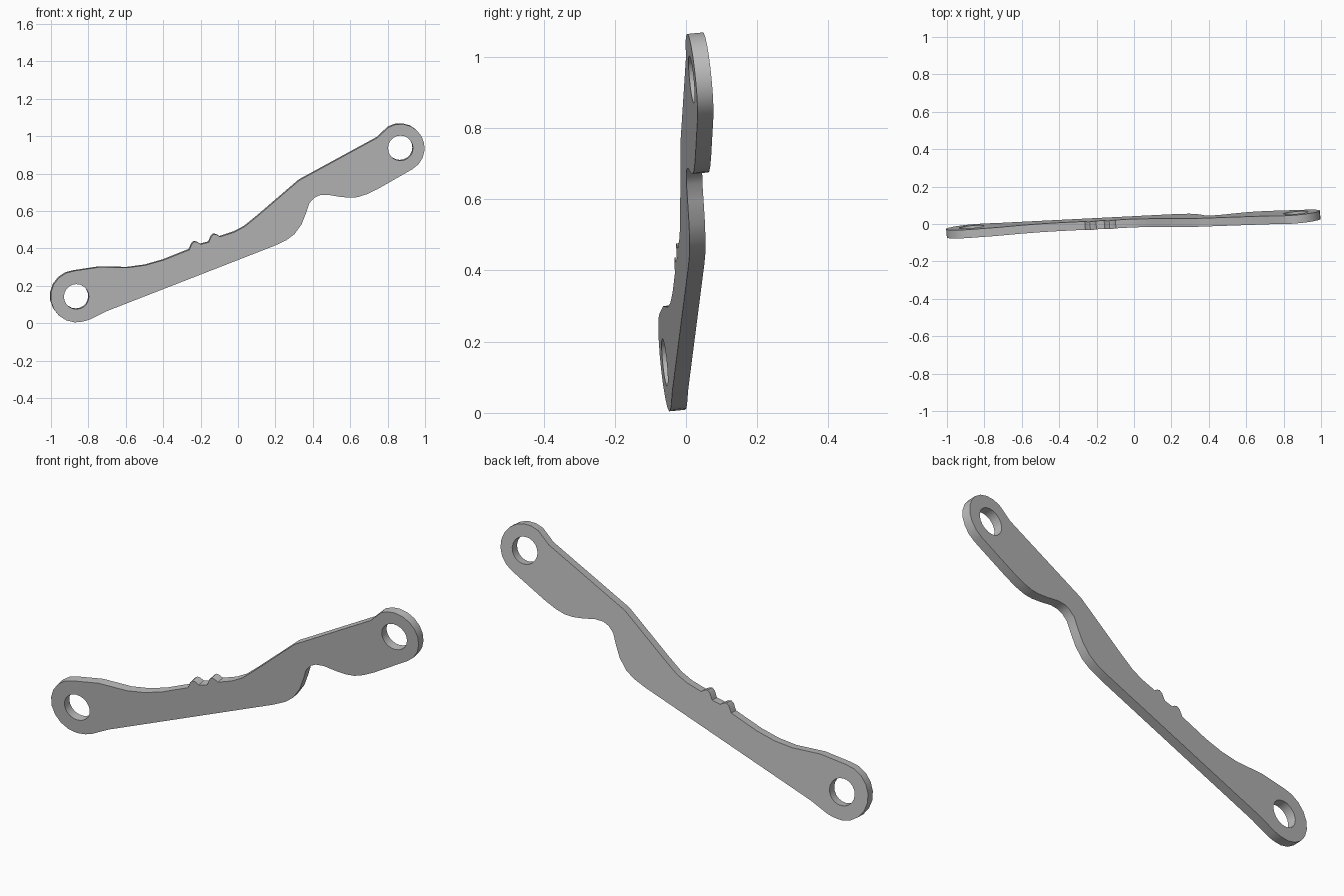
import bpy, bmesh
from math import cos, sin, radians
from mathutils import Vector

cube = bpy.data.objects.get("Cube")
if cube:
    bpy.data.objects.remove(cube, do_unlink=True)

# Plate plane: depth as a function of width and height
TILT_X, TILT_Z, DEPTH = 0.088, -0.097, 0.03
THICKNESS = 0.045
LEFT_EYE, RIGHT_EYE = (-0.864, 0.142), (0.869, 0.936)
HOLE_RADIUS = 0.067


def on_plate(x, z):
    return Vector((x, DEPTH + TILT_X * x + TILT_Z * z, z))


def arc(centre, radius, start, end, steps):
    """Points along a circular arc, in degrees, both ends included."""
    angles = [radians(start + (end - start) * i / steps) for i in range(steps + 1)]
    return [(centre[0] + radius * cos(a), centre[1] + radius * sin(a)) for a in angles]


def nub(x, z):
    """Small rounded tooth on the upper edge."""
    shape = [(0, 0), (.014, .032), (.027, .043), (.043, .040), (.06, .029)]
    return [(x + dx, z + dz) for dx, dz in shape]


# Outline, clockwise from the left eye
upper_left = [(-.74, .3), (-.59, .297), (-.495, .31), (-.4, .337)]
upper_right = [(-.02, .487), (.035, .516), (.104, .572), (.329, .765),
               (.377, .791), (.746, .992)]
lower_right = [(.746, .717), (.69, .69), (.64, .674), (.596, .671), (.543, .676),
               (.479, .687), (.436, .684), (.409, .671), (.382, .642), (.366, .594),
               (.34, .529), (.302, .476), (.259, .444), (.195, .414)]
lower_left = [(-.703, .064), (-.794, .019)]
outline = (arc(LEFT_EYE, .138, 285, 95, 10) + upper_left
           + nub(-.26, .393) + nub(-.156, .433) + upper_right
           + arc(RIGHT_EYE, .129, 120, -60, 10) + lower_right + lower_left)
holes = [arc(eye, HOLE_RADIUS, 0, 360, 20)[:-1] for eye in (LEFT_EYE, RIGHT_EYE)]

# Fill the outline around the holes, then extrude along the plate normal
normal = Vector((-TILT_X, 1, -TILT_Z)).normalized()
bm = bmesh.new()
edges = []
for loop in [outline] + holes:
    verts = [bm.verts.new(on_plate(x, z)) for x, z in loop]
    edges += [bm.edges.new((v, verts[i - 1])) for i, v in enumerate(verts)]
bmesh.ops.triangle_fill(bm, edges=edges, use_beauty=True, normal=-normal)
extruded = bmesh.ops.extrude_face_region(bm, geom=bm.faces[:], use_keep_orig=True)
back = [g for g in extruded["geom"] if isinstance(g, bmesh.types.BMVert)]
bmesh.ops.translate(bm, verts=back, vec=normal * THICKNESS)
bmesh.ops.recalc_face_normals(bm, faces=bm.faces[:])

mesh = bpy.data.meshes.new("lever_arm")
bm.to_mesh(mesh)
bm.free()
lever_arm = bpy.data.objects.new("lever_arm", mesh)
bpy.context.collection.objects.link(lever_arm)

# Plain grey metal
grey = bpy.data.materials.new("plain_grey")
grey.use_nodes = True
colour = (0.5, 0.5, 0.5, 1)
grey.diffuse_color = colour
grey.node_tree.nodes["Principled BSDF"].inputs["Base Color"].default_value = colour
mesh.materials.append(grey)

# Smooth rim with crisp plate edges
bpy.ops.object.select_all(action="DESELECT")
lever_arm.select_set(True)
bpy.context.view_layer.objects.active = lever_arm
bpy.ops.object.shade_smooth_by_angle(angle=radians(30))
